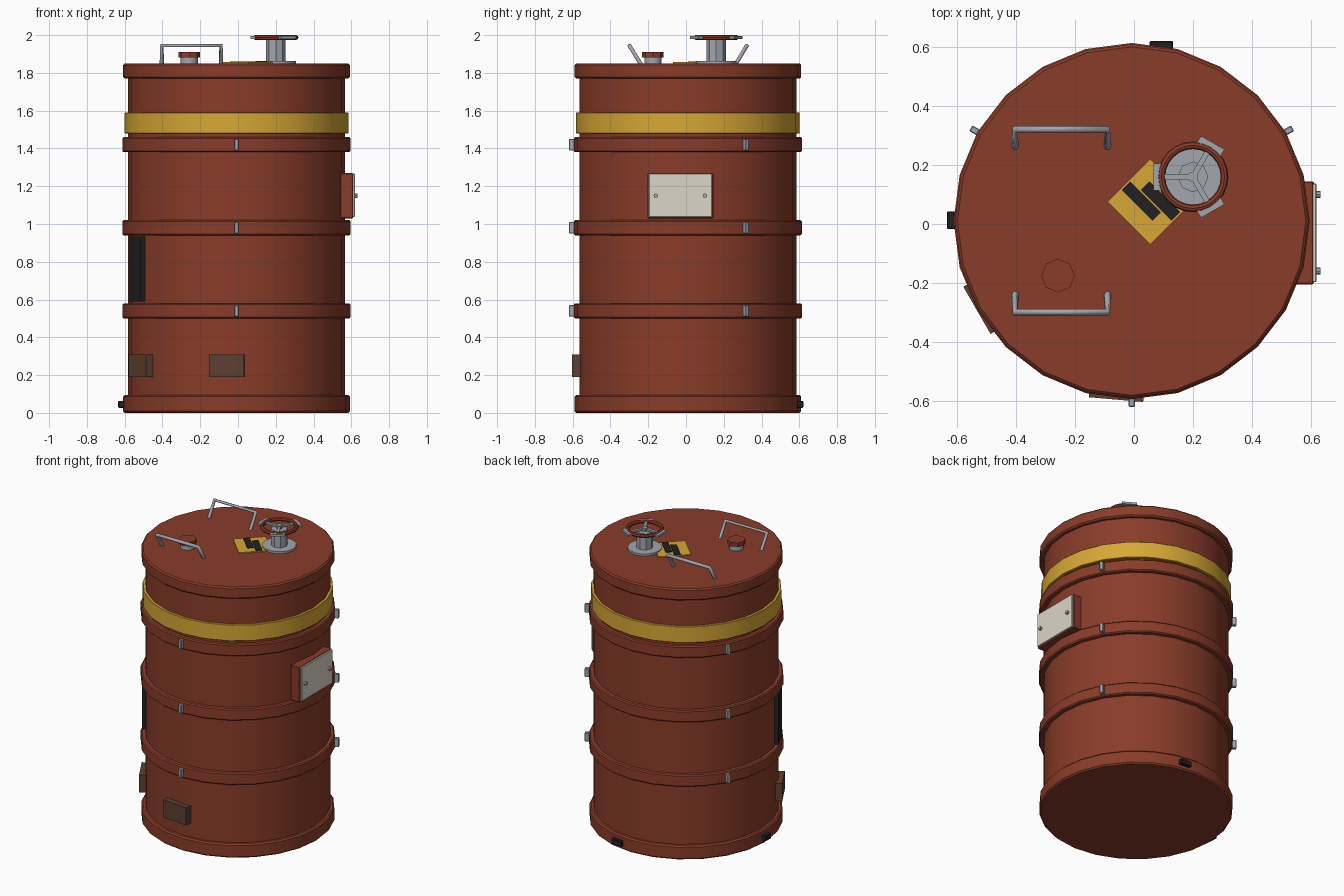
import bpy, bmesh, math
from mathutils import Vector, Matrix

if "Cube" in bpy.data.objects:
    bpy.data.objects.remove(bpy.data.objects["Cube"])

CX, CY = -0.008, 0.01
SIDES = 24


def material(name, r, g, b):
    m = bpy.data.materials.new(name)
    m.use_nodes = True
    m.diffuse_color = (r, g, b, 1)
    m.node_tree.nodes["Principled BSDF"].inputs["Base Color"].default_value = (r, g, b, 1)
    return m


RED = material("rust red paint", 0.25, 0.045, 0.022)
YELLOW = material("warning yellow", 0.68, 0.39, 0.035)
STEEL = material("grey steel", 0.36, 0.39, 0.43)
IVORY = material("ivory plate", 0.72, 0.67, 0.57)
BLACK = material("black rubber", 0.015, 0.015, 0.015)
BROWN = material("dark brown patch", 0.11, 0.05, 0.03)


def finish(name, bm, mat, smooth=True):
    bmesh.ops.recalc_face_normals(bm, faces=bm.faces)
    me = bpy.data.meshes.new(name)
    bm.to_mesh(me)
    bm.free()
    me.materials.append(mat)
    ob = bpy.data.objects.new(name, me)
    bpy.context.collection.objects.link(ob)
    if smooth:
        bpy.ops.object.select_all(action="DESELECT")
        ob.select_set(True)
        bpy.context.view_layer.objects.active = ob
        bpy.ops.object.shade_smooth_by_angle(angle=math.radians(35))
    return ob


def lathe(name, profile, mat, x=CX, y=CY, sides=SIDES, closed=False):
    """Spin a (radius, z) profile; open profiles get flat end caps."""
    bm = bmesh.new()
    rings = []
    for r, z in profile:
        rings.append([bm.verts.new((x + r * math.cos(math.tau * i / sides),
                                    y + r * math.sin(math.tau * i / sides), z))
                      for i in range(sides)])
    pairs = list(zip(rings, rings[1:]))
    if closed:
        pairs.append((rings[-1], rings[0]))
    else:
        bm.faces.new(rings[0])
        bm.faces.new(rings[-1])
    for a, b in pairs:
        for i in range(sides):
            j = (i + 1) % sides
            bm.faces.new((a[i], a[j], b[j], b[i]))
    return finish(name, bm, mat)


def band(name, r, z0, z1, mat, bevel):
    return lathe(name, [(r - bevel, z0), (r, z0 + bevel), (r, z1 - bevel), (r - bevel, z1)], mat)


def cylinder(name, x, y, r, z0, z1, mat, sides):
    return lathe(name, [(r, z0), (r, z1)], mat, x, y, sides)


def box(name, center, size, mat, angle=0, bevel=0):
    bm = bmesh.new()
    bmesh.ops.create_cube(bm, size=1)
    bmesh.ops.scale(bm, vec=size, verts=bm.verts)
    if bevel:
        bmesh.ops.bevel(bm, geom=bm.edges[:], offset=bevel, segments=1, affect="EDGES")
    bm.transform(Matrix.Translation(center) @ Matrix.Rotation(math.radians(angle), 4, "Z"))
    return finish(name, bm, mat, False)


def wall_box(name, angle, outer, z0, z1, depth, width, mat, bevel=0):
    """Box facing outward from the drum wall."""
    a, r = math.radians(angle), outer - depth / 2
    return box(name, (CX + r * math.cos(a), CY + r * math.sin(a), (z0 + z1) / 2),
               (depth, width, z1 - z0), mat, angle, bevel)


# Drum shell, rims and warning band
lathe("drum_body", [(0.575, 0.03), (0.575, 1.82)], RED)
band("bottom_rim", 0.6, 0, 0.095, RED, 0.009)
band("lid", 0.6, 1.77, 1.85, RED, 0.009)
band("yellow_band", 0.592, 1.48, 1.59, YELLOW, 0.002)

# Hoops with three clips each
for i in range(3):
    z = 0.54 + 0.44 * i
    band(f"hoop_{i + 1}", 0.604, z - 0.04, z + 0.04, RED, 0.007)
    for angle in (30, 150, 270):
        wall_box(f"hoop_clip_{i + 1}_{angle}", angle, 0.63, z - 0.03, z + 0.03,
                 0.05, 0.022, STEEL, 0.003)

# Side hatch with bolted plate
box("hatch_frame", (0.575, -0.03, 1.15), (0.07, 0.35, 0.24), RED, 0, 0.005)
box("hatch_plate", (0.612, -0.03, 1.152), (0.014, 0.335, 0.23), IVORY, 0, 0.003)
for y in (-0.16, 0.1):
    bm = bmesh.new()
    bmesh.ops.create_cone(bm, cap_ends=True, segments=8, radius1=0.012, radius2=0.012, depth=0.016)
    bm.transform(Matrix.Translation((0.624, y, 1.15)) @ Matrix.Rotation(math.pi / 2, 4, "Y"))
    finish("hatch_bolt", bm, STEEL)

# Wall details: strip, patches and feet
wall_box("black_strip", 205, 0.592, 0.59, 0.935, 0.04, 0.14, BLACK)
wall_box("front_patch", 265, 0.608, 0.19, 0.31, 0.05, 0.185, BROWN)
wall_box("side_patch", 210, 0.606, 0.19, 0.31, 0.05, 0.185, BROWN)
box("side_foot", (-0.612, 0.013, 0.045), (0.046, 0.06, 0.036), BLACK, 0, 0.004)
box("back_foot", (0.093, 0.598, 0.045), (0.08, 0.046, 0.036), BLACK, 0, 0.004)

# Warning label on the lid
box("label", (0.055, 0.075, 1.853), (0.205, 0.205, 0.008), YELLOW, 45)
for x in (0.025, 0.09):
    box("label_stripe", (x, 0.078, 1.858), (0.147, 0.041, 0.006), BLACK, -45)

# Filler cap
cylinder("filler_neck", -0.258, -0.175, 0.046, 1.84, 1.885, STEEL, 12)
cylinder("filler_cap", -0.258, -0.175, 0.057, 1.882, 1.91, RED, 8)

# Valve with handwheel
VX, VY, VZ = 0.2, 0.16, 1.987
cylinder("valve_flange", VX, VY, 0.107, 1.845, 1.864, STEEL, 16)
cylinder("valve_stem", VX, VY, 0.052, 1.855, 1.975, STEEL, 8)
cylinder("wheel_hub", VX, VY, 0.018, 1.97, 1.998, STEEL, 8)
lathe("handwheel", [(0.107 + 0.013 * math.cos(math.tau * i / 8),
                     VZ + 0.013 * math.sin(math.tau * i / 8)) for i in range(8)],
      RED, VX, VY, SIDES, closed=True)
for angle in (60, 180, 300):
    d = Vector((math.cos(math.radians(angle)), math.sin(math.radians(angle)), 0))
    c = Vector((VX, VY, VZ))
    box("wheel_spoke", c + d * 0.055, (0.11, 0.018, 0.012), STEEL, angle)
    box("wheel_grip", c + d * 0.118, (0.032, 0.092, 0.014), STEEL, angle)


# Leaning tube handles
def handle(name, foot_y, bar_y):
    cu = bpy.data.curves.new(name, "CURVE")
    cu.dimensions = "3D"
    cu.bevel_depth = 0.012
    cu.bevel_resolution = 1
    cu.use_fill_caps = True
    pts = [(-0.403, foot_y, 1.845), (-0.403, bar_y, 1.945),
           (-0.09, bar_y, 1.945), (-0.09, foot_y, 1.845)]
    sp = cu.splines.new("POLY")
    sp.points.add(len(pts) - 1)
    for p, co in zip(sp.points, pts):
        p.co = (*co, 1)
    cu.materials.append(STEEL)
    bpy.context.collection.objects.link(bpy.data.objects.new(name, cu))


handle("back_handle", 0.262, 0.322)
handle("front_handle", -0.238, -0.3)
